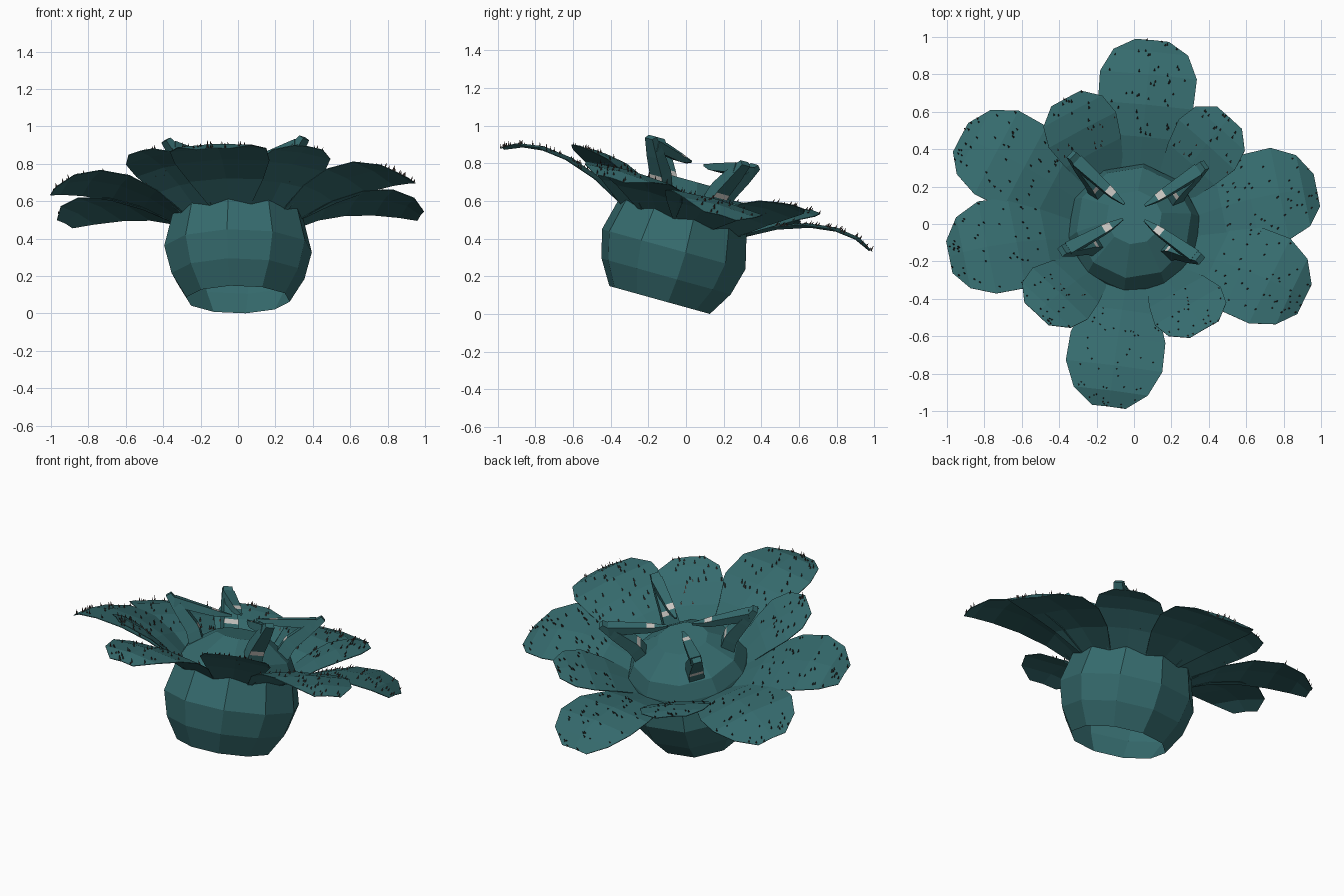
import bpy, bmesh, math, random
from mathutils import Matrix, Vector

if "Cube" in bpy.data.objects:
    bpy.data.objects.remove(bpy.data.objects["Cube"])

random.seed(4)
# whole plant leans back: local axis tilted about x
M = Matrix.Translation((0, -0.14, 0.075)) @ Matrix.Rotation(math.radians(-15.5), 4, 'X')


def material(name, rgb):
    m = bpy.data.materials.new(name)
    m.diffuse_color = (*rgb, 1)
    m.use_nodes = True
    m.node_tree.nodes["Principled BSDF"].inputs["Base Color"].default_value = m.diffuse_color
    return m


TEAL = material("teal", (0.036, 0.147, 0.155))
DARK = material("dark_hair", (0.06, 0.04, 0.035))
PALE = material("pale_band", (0.6, 0.58, 0.55))


def make(name, verts, faces, mats, ids=None):
    me = bpy.data.meshes.new(name)
    me.from_pydata([M @ Vector(v) for v in verts], [], faces)
    for m in mats:
        me.materials.append(m)
    if ids:
        for p, i in zip(me.polygons, ids):
            p.material_index = i
    bm = bmesh.new()
    bm.from_mesh(me)
    bmesh.ops.recalc_face_normals(bm, faces=bm.faces)
    bm.to_mesh(me)
    bm.free()
    ob = bpy.data.objects.new(name, me)
    bpy.context.collection.objects.link(ob)
    return ob


def loft(rings, open_start=False):
    """Join equal-sized point rings, cap the end and optionally the start."""
    n = len(rings[0])
    verts = [p for r in rings for p in r]
    faces = [(k*n + i, k*n + (i+1) % n, (k+1)*n + (i+1) % n, (k+1)*n + i)
             for k in range(len(rings) - 1) for i in range(n)]
    faces.append(tuple(range(len(verts) - n, len(verts))))
    if not open_start:
        faces.append(tuple(reversed(range(n))))
    return verts, faces


def polar(r, ang, side, h):
    """Local point at radius r, sideways offset, height h around the axis."""
    c, s = math.cos(ang), math.sin(ang)
    return (r*c - side*s, r*s + side*c, h)


# bulb body with domed top, ten sides, open underneath
profile = [(0.28, 0), (0.36, 0.13), (0.40, 0.28), (0.355, 0.46), (0.31, 0.55), (0.15, 0.655)]
rings = [[polar(r, math.radians(-98.5 + 36*i), 0, h) for i in range(10)] for r, h in profile]
make("bulb_body", *loft(rings, True), [TEAL])

# petals: (radius, half width, height) rows, then (angle, length, tip drop, rows)
LONG = [(0.325, 0.115, 0.445), (0.48, 0.20, 0.54), (0.64, 0.255, 0.60),
        (0.80, 0.26, 0.62), (0.93, 0.20, 0.60), (1.005, 0.09, 0.555)]
SHORT = [(0.325, 0.115, 0.445), (0.45, 0.17, 0.545), (0.57, 0.205, 0.62),
         (0.675, 0.18, 0.66), (0.75, 0.09, 0.675)]
PETALS = [(84.5, 1.01, 0, LONG), (47, 1, 0, SHORT), (11, 0.99, 0.035, LONG),
          (-25, 1, 0, LONG), (-59, 0.98, 0, SHORT), (-97.5, 1.025, 0, LONG),
          (-134, 1, 0, SHORT), (-169, 1, 0, LONG), (153, 1.035, 0, LONG),
          (119, 1, 0, SHORT)]
hair_v, hair_f = [], []
for k, (deg, length, drop, base) in enumerate(PETALS):
    a = math.radians(deg)
    r0, r1 = base[0][0], base[-1][0]
    rows = []
    for r, w, h in base:
        t = (r - r0) / (r1 - r0)
        rows.append((r + (length - 1)*t, w, h - drop*t))
    verts, faces = [], []
    for r, w, h in rows:
        verts += [polar(r, a, -w, h - w*0.06), polar(r, a, 0, h), polar(r, a, w, h - w*0.06)]
    for i in range(len(rows) - 1):
        for j in (0, 1):
            b = 3*i + j
            faces.append((b, b + 1, b + 4, b + 3))
    ob = make(f"petal_{k+1}", verts, faces, [TEAL])
    mod = ob.modifiers.new("thickness", 'SOLIDIFY')
    mod.thickness = 0.004
    mod.offset = 0
    # hairs scattered over the outer part of the petal
    for _ in range(45 if base is LONG else 26):
        i = random.choice(range(1, len(rows) - 1))
        t, s = random.random(), random.uniform(-0.95, 0.95)
        r, w, h = (p + (q - p)*t for p, q in zip(rows[i], rows[i+1]))
        h -= abs(s)*w*0.06
        b = len(hair_v)
        for q in range(3):
            z = q*2*math.pi/3
            hair_v.append(polar(r + 0.006*math.cos(z), a, s*w + 0.006*math.sin(z), h))
        hair_v.append(polar(r + 0.008, a, s*w, h + random.uniform(0.015, 0.03)))
        hair_f += [(b, b+1, b+3), (b+1, b+2, b+3), (b+2, b, b+3)]
make("petal_hairs", hair_v, hair_f, [DARK])


def section(a, r, h, w, t, dr, dh):
    """Rectangle across a prong; (dr, dh) is its thickness direction."""
    return [polar(r + sr*t*dr, a, ss*w, h + sr*t*dh)
            for sr, ss in ((-1, -1), (-1, 1), (1, 1), (1, -1))]


# four claws: upright arm plus an inward pointing fang, each with a pale band
ARM = [(0.25, 0.57, 0.046, 0.045), (0.275, 0.63, 0.044, 0.042),
       (0.29, 0.655, 0.042, 0.04), (0.37, 0.74, 0.036, 0.033), (0.45, 0.82, 0.026, 0.017)]
FANG = [(0.41, 0.785, 0.034, 0.028), (0.19, 0.757, 0.024, 0.02),
        (0.145, 0.752, 0.02, 0.016), (0.07, 0.753, 0.006, 0.005)]
for k, deg in enumerate((33, 138, 211, 322)):
    a = math.radians(deg)
    for name, rows, (dr, dh) in (("claw_arm", ARM, (0.75, -0.6)), ("claw_fang", FANG, (0, 1))):
        v, f = loft([section(a, r, h, w, t, dr, dh) for r, h, w, t in rows])
        ids = [1 if i // 4 == 1 and i % 2 == 0 else 0 for i in range(len(f))]
        make(f"{name}_{k+1}", v, f, [TEAL, PALE], ids)
